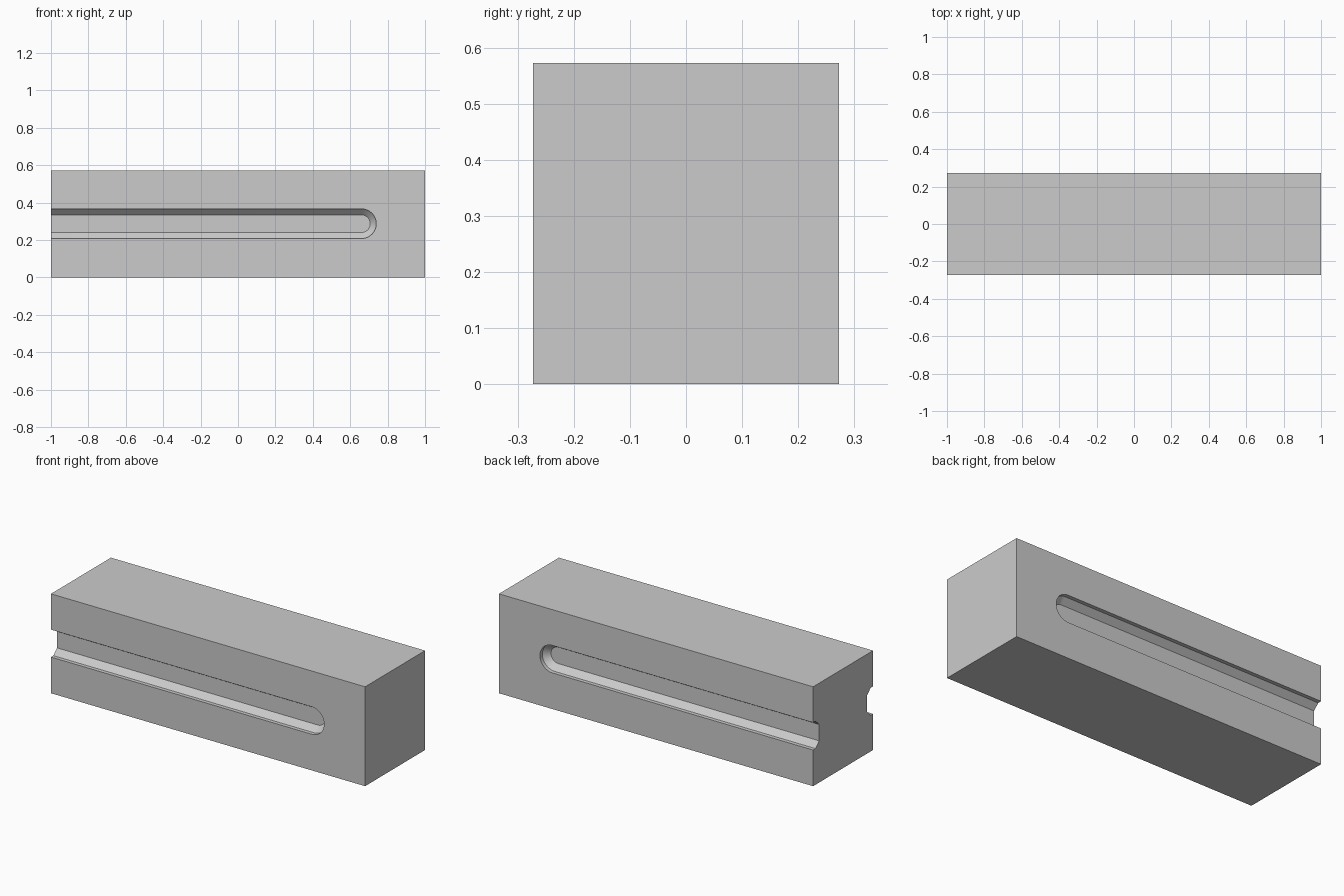
import bpy, bmesh, math

if "Cube" in bpy.data.objects:
    bpy.data.objects.remove(bpy.data.objects["Cube"])

L, W, H = 2.0, 0.545, 0.572
ZC, XC = 0.287, 0.66          # groove centre height, centre of rounded end
R_OUT, R_IN = 0.079, 0.047    # groove half-heights at mouth and floor
LIP, DEPTH = 0.022, 0.055     # straight lip, then chamfer down to the floor
SEGS = 24


def slot_outline(r):
    # open-ended slot: runs out past the left end, rounded on the right
    arc = [(XC + r * math.cos(a), ZC + r * math.sin(a))
           for a in (-math.pi / 2 + math.pi * i / SEGS for i in range(SEGS + 1))]
    return [(-1.2, ZC - r)] + arc + [(-1.2, ZC + r)]


def groove_cutter(name, side):
    bm = bmesh.new()
    stages = [(R_OUT, W / 2 + 0.1), (R_OUT, W / 2 - LIP), (R_IN, W / 2 - DEPTH)]
    rings = [[bm.verts.new((x, side * y, z)) for x, z in slot_outline(r)]
             for r, y in stages]
    for a, b in zip(rings, rings[1:]):
        n = len(a)
        for i in range(n):
            j = (i + 1) % n
            bm.faces.new((a[i], a[j], b[j], b[i]))
    bm.faces.new(rings[0])
    bm.faces.new(rings[-1])
    bmesh.ops.recalc_face_normals(bm, faces=bm.faces)
    me = bpy.data.meshes.new(name)
    bm.to_mesh(me)
    bm.free()
    ob = bpy.data.objects.new(name, me)
    bpy.context.collection.objects.link(ob)
    ob.hide_render = True
    return ob


# Main block
bpy.ops.mesh.primitive_cube_add(size=1, location=(0, 0, H / 2))
block = bpy.context.object
block.name = "grooved_block"
block.scale = (L, W, H)
bpy.ops.object.transform_apply(location=True, rotation=False, scale=True)

# Matching grooves on front and back
cutters = [groove_cutter("front_groove_cutter", -1), groove_cutter("back_groove_cutter", 1)]
for c in cutters:
    m = block.modifiers.new(c.name, 'BOOLEAN')
    m.operation = 'DIFFERENCE'
    m.solver = 'EXACT'
    m.object = c
    bpy.context.view_layer.objects.active = block
    bpy.ops.object.modifier_apply(modifier=m.name)
for c in cutters:
    bpy.data.objects.remove(c)

# Smooth the rounded groove ends, keep edges crisp
block.select_set(True)
bpy.ops.object.shade_smooth_by_angle(angle=math.radians(25))
